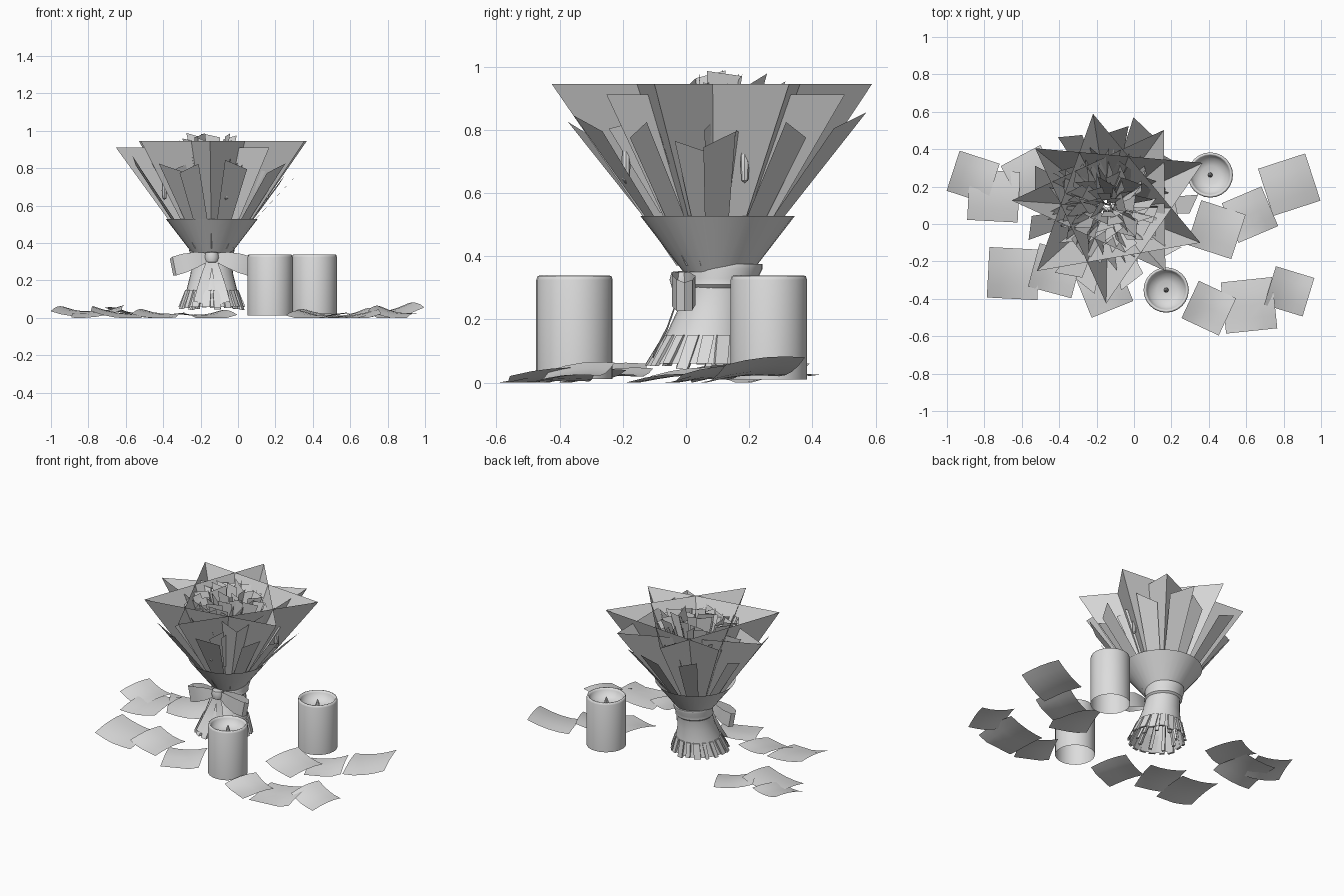
import bpy, bmesh, math, random
from mathutils import Vector

if "Cube" in bpy.data.objects:
    bpy.data.objects.remove(bpy.data.objects["Cube"])

random.seed(4)
grey = bpy.data.materials.new("plain_grey")
grey.diffuse_color = (0.72, 0.72, 0.72, 1)
grey.use_nodes = True
grey.node_tree.nodes["Principled BSDF"].inputs["Base Color"].default_value = grey.diffuse_color
CX, CY = -0.14, 0.09          # bouquet axis


def make(name, verts, faces, smooth=0):
    me = bpy.data.meshes.new(name)
    me.from_pydata([tuple(v) for v in verts], [], faces)
    me.materials.append(grey)
    ob = bpy.data.objects.new(name, me)
    bpy.context.collection.objects.link(ob)
    bm = bmesh.new()
    bm.from_mesh(me)
    bmesh.ops.remove_doubles(bm, verts=bm.verts, dist=1e-5)
    bmesh.ops.recalc_face_normals(bm, faces=bm.faces)
    bm.to_mesh(me)
    bm.free()
    if smooth:
        bpy.ops.object.select_all(action='DESELECT')
        ob.select_set(True)
        bpy.context.view_layer.objects.active = ob
        bpy.ops.object.shade_smooth_by_angle(angle=math.radians(smooth))
    return ob


def lathe(name, profile, x, y, n=32, lean=0.0, smooth=40):
    """Spin (radius, z) points about a vertical axis; lean shifts y with height."""
    verts, faces = [], []
    for r, z in profile:
        for i in range(n):
            a = 2 * math.pi * i / n
            verts.append((x + r * math.cos(a), y + lean * z + r * math.sin(a), z))
    for k in range(len(profile) - 1):
        for i in range(n):
            j = (i + 1) % n
            faces.append((k*n + i, k*n + j, (k+1)*n + j, (k+1)*n + i))
    return make(name, verts, faces, smooth)


def polar(deg, r, z, side=0.0):
    a = math.radians(deg)
    return Vector((CX + r * math.cos(a) - side * math.sin(a),
                   CY + r * math.sin(a) + side * math.cos(a), z))


def ribbon(name, path, halves):
    """Band along a path, widened by a half-width vector at each point."""
    verts, faces = [], []
    for p, h in zip(path, halves):
        verts += [Vector(p) - Vector(h), Vector(p) + Vector(h)]
    for i in range(len(path) - 1):
        faces.append((2*i, 2*i + 1, 2*i + 3, 2*i + 2))
    return make(name, verts, faces, 40)


# Candles: open-bottomed shell, sunken wax and wick
for x, y, z0 in ((0.172, -0.353, 0.012), (0.408, 0.262, 0.01)):
    lathe("candle", [(0.121, z0), (0.121, 0.325), (0.117, 0.337), (0.110, 0.339),
                     (0.104, 0.325), (0.09, 0.295), (0.05, 0.28), (0, 0.276)],
          x, y, 24, 0, 120)
    lathe("wick", [(0, 0.275), (0.009, 0.275), (0.013, 0.295), (0.005, 0.32), (0, 0.33)],
          x, y, 8)

# Paper wrapping: three nested three-cornered sheets open at the top
sheets = ((((25, 0.56), (141, 0.5), (269, 0.515)), 0.945),
          (((99, 0.505), (222, 0.51), (339, 0.53)), 0.945),
          (((54, 0.51), (176, 0.515), (312, 0.46)), 0.912))
for tips, top in sheets:
    verts = [polar(a, 0.12, 0.37) for a, r in tips] + [polar(a, r, top) for a, r in tips]
    make("paper_sheet", verts, [(i, (i+1) % 3, 3 + (i+1) % 3, 3 + i) for i in range(3)])

# Collar around the sheets
lathe("paper_collar", [(0.108, 0.35), (0.245, 0.528)], CX, CY + 0.01, 32)

# Outer leaves leaning out along the wrapping: (angle, top radius, top height, half width)
leaves = [(2, 0.46, 0.77, 0.05), (38, 0.42, 0.80, 0.06), (66, 0.47, 0.83, 0.07),
          (82, 0.42, 0.80, 0.05), (118, 0.43, 0.82, 0.06), (158, 0.42, 0.80, 0.06),
          (195, 0.43, 0.84, 0.06), (240, 0.42, 0.80, 0.07), (254, 0.44, 0.80, 0.06),
          (288, 0.42, 0.82, 0.07), (325, 0.42, 0.80, 0.05), (352, 0.38, 0.74, 0.07)]
verts, faces = [], []
for k, (a, r, z, w) in enumerate(leaves):
    b, d = len(verts), 0.025 if k % 2 else -0.025
    verts += [polar(a, 0.17, 0.46, -0.035), polar(a, 0.17, 0.46, 0.035),
              polar(a, r - d, z - d, w), polar(a, r + d, z + d, -w)]
    faces.append((b, b + 1, b + 2, b + 3))
make("outer_leaves", verts, faces)

# Flower petals filling the middle as a dome of blades turned at random
verts, faces = [], []
for k in range(100):
    a, f = k * 137.5, math.sqrt((k + 0.5) / 100)
    r = 0.31 * f
    top = 0.97 - 0.14 * f * f + random.uniform(-0.05, 0.025)
    w, t = random.uniform(0.035, 0.06), math.radians(random.uniform(-70, 70))
    c, s, tilt = w * math.cos(t), w * math.sin(t), random.uniform(-0.02, 0.02)
    b = len(verts)
    verts += [polar(a, r * 0.5 - s * 0.6, top - 0.28, -c * 0.6),
              polar(a, r * 0.5 + s * 0.6, top - 0.28, c * 0.6),
              polar(a, r + s, top + tilt, c), polar(a, r - s, top - tilt, -c)]
    faces.append((b, b + 1, b + 2, b + 3))
make("flower_petals", verts, faces)

# Buds showing between the sheets
for a, r in ((18, 0.31), (205, 0.28), (285, 0.29)):
    p = polar(a, r, 0)
    lathe("bud", [(0, 0.63), (0.011, 0.64), (0.014, 0.68), (0.013, 0.73), (0, 0.76)],
          p.x, p.y, 8)

# Flared skirt of stems below the tie
LEAN = 0.22
lathe("stem_skirt", [(0.108, 0.37), (0.105, 0.30), (0.115, 0.23), (0.135, 0.15),
                     (0.155, 0.09), (0.168, 0.06)], CX, 0.038, 28, LEAN)
lathe("tie_band", [(0.106, 0.30), (0.116, 0.31), (0.113, 0.33), (0.121, 0.36),
                   (0.118, 0.375), (0.106, 0.375)], CX, 0.042, 32, LEAN)

# Flat stem ends around the skirt and crossing stems inside it
verts, faces = [], []
for k in range(27):
    outer = k < 18
    a = k * 20 if outer else k * 40 + 10
    r0, z0, r1 = (0.135, 0.15, 0.172) if outer else (0.03, 0.33, 0.12)
    z1 = random.uniform(0.042, 0.06)
    h = random.uniform(0.01, 0.022) if outer else 0.01
    b = len(verts)
    for r, z in ((r0, z0), (r1, z1)):
        for dr, s in ((-0.007, -h), (0.007, -h), (0.007, h), (-0.007, h)):
            v = polar(a, r + dr, z, s)
            v.y += 0.038 + LEAN * z - CY
            verts.append(v)
    faces += [(b + i, b + (i+1) % 4, b + 4 + (i+1) % 4, b + 4 + i) for i in range(4)]
    faces += [(b, b + 1, b + 2, b + 3), (b + 4, b + 5, b + 6, b + 7)]
make("stem_ends", verts, faces)

# Bow: knot, two full loops and two tails
lathe("bow_knot", [(0, 0.295), (0.032, 0.298), (0.04, 0.325), (0.034, 0.35), (0, 0.354)],
      CX, -0.012, 16)
for s in (-1, 1):
    loop = [(0.02, -0.02, 0.325, 0.022), (0.08, -0.04, 0.312, 0.04), (0.15, -0.045, 0.292, 0.05),
            (0.20, -0.03, 0.277, 0.05), (0.215, -0.005, 0.272, 0.045), (0.20, 0.02, 0.277, 0.048),
            (0.15, 0.03, 0.292, 0.046), (0.08, 0.01, 0.315, 0.035), (0.02, -0.01, 0.325, 0.022)]
    ribbon("bow_loop", [(CX + s * x, y, z) for x, y, z, h in loop],
           [(s * h * 0.2, 0, h) for x, y, z, h in loop])
    tail = [(0.01, -0.025, 0.31, 0.015), (0.025, -0.032, 0.25, 0.022),
            (0.045, -0.06, 0.17, 0.028), (0.065, -0.105, 0.08, 0.032)]
    ribbon("bow_tail", [(CX + s * x, y, z) for x, y, z, h in tail],
           [(h, 0, s * h * 0.3) for x, y, z, h in tail])

# Fallen petals: gently curled squares (x, y, size, turn, base height, tilt)
fallen = [(-0.86, 0.25, 0.225, -18, 0.035, -0.01), (-0.75, 0.15, 0.27, -3, 0.03, 0.02),
          (-0.55, 0.26, 0.24, 28, 0.025, -0.015), (-0.645, -0.265, 0.27, -3, 0.025, -0.02),
          (-0.42, -0.25, 0.24, -15, 0.02, -0.01), (-0.16, -0.345, 0.24, 22, 0.015, 0.01),
          (0.40, -0.45, 0.22, -25, 0.012, -0.01), (0.615, -0.435, 0.275, 6, 0.01, 0.02),
          (0.83, -0.36, 0.215, -17, 0.028, -0.02), (0.44, -0.03, 0.25, -18, 0.02, -0.01),
          (0.62, 0.05, 0.23, 23, 0.015, 0.02), (0.83, 0.21, 0.265, 18, 0.035, 0.03)]
N = 4
for x, y, size, turn, base, tilt in fallen:
    t = math.radians(turn)
    verts, faces = [], []
    for j in range(N + 1):
        for i in range(N + 1):
            u, v = 2 * i / N - 1, 2 * j / N - 1
            px, py = u * size / 2, v * size / 2
            z = max(0, base + 0.015 * u * u - 0.012 * v * v + tilt * u + 0.012 * v)
            verts.append((x + px * math.cos(t) - py * math.sin(t),
                          y + px * math.sin(t) + py * math.cos(t), z))
    for j in range(N):
        for i in range(N):
            q = j * (N + 1) + i
            faces.append((q, q + 1, q + N + 2, q + N + 1))
    make("fallen_petal", verts, faces, 40)
